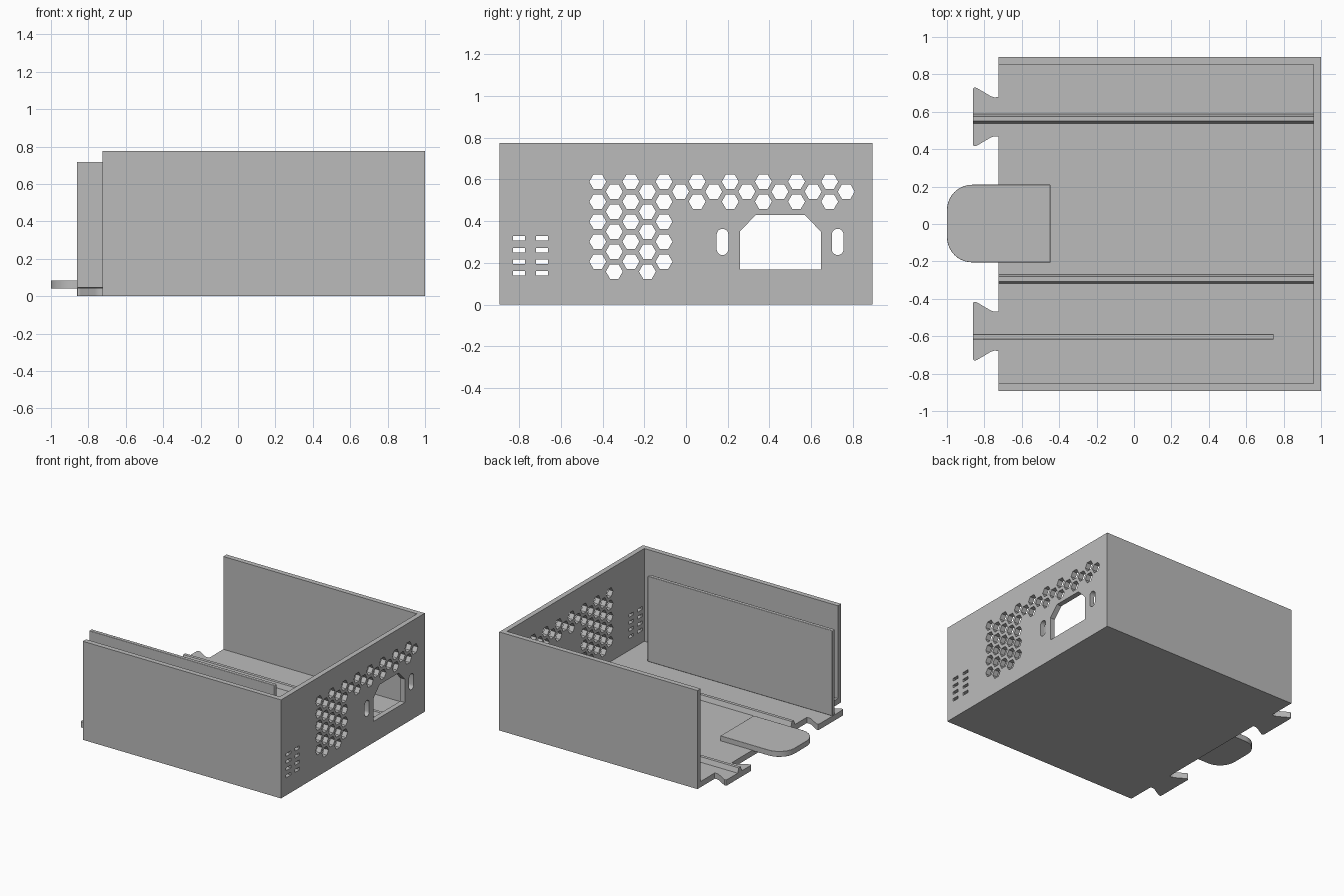
import bpy, bmesh, math
from math import pi, cos, sin

cube = bpy.data.objects.get("Cube")
if cube:
    bpy.data.objects.remove(cube, do_unlink=True)

grey = bpy.data.materials.new("plain grey")
grey.use_nodes = True
grey.diffuse_color = (0.5, 0.5, 0.5, 1)
grey.node_tree.nodes["Principled BSDF"].inputs["Base Color"].default_value = (0.5, 0.5, 0.5, 1)

HALF_Y, HEIGHT, WALL, FLOOR = 0.893, 0.775, 0.04, 0.045
OPEN_X, TAB_X = -0.725, -0.862


def finish(name, bm, bevel=0):
    """Turn a bmesh into a named object with clean normals."""
    bmesh.ops.remove_doubles(bm, verts=bm.verts, dist=0.00005)
    bmesh.ops.recalc_face_normals(bm, faces=bm.faces)
    mesh = bpy.data.meshes.new(name)
    bm.to_mesh(mesh)
    bm.free()
    mesh.materials.clear()
    mesh.materials.append(grey)
    mesh.shade_smooth()
    mesh.set_sharp_from_angle(angle=math.radians(30))
    obj = bpy.data.objects.new(name, mesh)
    bpy.context.collection.objects.link(obj)
    if bevel:
        mod = obj.modifiers.new("soft edges", 'BEVEL')
        mod.width, mod.segments = bevel, 2
        mod.limit_method, mod.angle_limit = 'ANGLE', math.radians(50)
    return obj


def box(name, x, y, z, bevel=0):
    bm = bmesh.new()
    bmesh.ops.create_cube(bm, size=1)
    for v in bm.verts:
        v.co = [lo + (c + 0.5) * (hi - lo) for c, (lo, hi) in zip(v.co, (x, y, z))]
    return finish(name, bm, bevel)


def plate(name, loops, thickness, bevel=0):
    """Filled flat plate, centred in thickness; extra loops become holes."""
    curve = bpy.data.curves.new(name, 'CURVE')
    curve.dimensions, curve.fill_mode, curve.extrude = '2D', 'BOTH', thickness / 2
    for points in loops:
        spline = curve.splines.new('POLY')
        spline.points.add(len(points) - 1)
        for p, (a, b) in zip(spline.points, points):
            p.co = (a, b, 0, 1)
        spline.use_cyclic_u = True
    helper = bpy.data.objects.new(name + " outline", curve)
    bpy.context.collection.objects.link(helper)
    graph = bpy.context.evaluated_depsgraph_get()
    mesh = bpy.data.meshes.new_from_object(helper.evaluated_get(graph))
    bm = bmesh.new()
    bm.from_mesh(mesh)
    bpy.data.objects.remove(helper, do_unlink=True)
    bpy.data.meshes.remove(mesh)
    return finish(name, bm, bevel)


def rect(a0, a1, b0, b1):
    return [(a0, b0), (a1, b0), (a1, b1), (a0, b1)]


def arc(a, b, r, start, end, n):
    return [(a + r * cos(start + (end - start) * i / n),
             b + r * sin(start + (end - start) * i / n)) for i in range(n + 1)]


# Floor with two dovetail tabs on the open side
half_tab = [(OPEN_X, 0.106), (-0.745, 0.104), (-0.765, 0.11), (-0.838, 0.153),
            (-0.848, 0.157), (-0.858, 0.155), (TAB_X, 0.146)]
inner_y, inner_x = HALF_Y - WALL, 1 - WALL
outline = [(OPEN_X, -inner_y), (inner_x, -inner_y), (inner_x, inner_y), (OPEN_X, inner_y)]
for centre in (0.573, -0.573):
    outline += [(x, centre + d) for x, d in half_tab]
    outline += [(x, centre - d) for x, d in reversed(half_tab)]
floor = plate("floor", [outline], FLOOR)
floor.location.z = FLOOR / 2

# Long side walls
for name, side in (("front_wall", -1), ("back_wall", 1)):
    box(name, (OPEN_X, inner_x), sorted((side * inner_y, side * HALF_Y)), (0, HEIGHT))

# Perforated end wall: honeycomb vents
loops = [rect(-HALF_Y, HALF_Y, 0, HEIGHT)]
PITCH_Y, PITCH_Z = 0.0794, 0.0958
for col in range(16):
    odd = col % 2
    rows = 5 if col < 5 else 2 - odd
    for row in range(rows):
        z = 0.589 - PITCH_Z * (row + odd / 2)
        loops.append(arc(-0.423 + PITCH_Y * col, z, 0.0405, 0, 5 * pi / 3, 5))

# Small rectangular vents
for y in (-0.8, -0.69):
    for row in range(4):
        z = 0.317 - 0.056 * row
        loops.append(rect(y - 0.029, y + 0.029, z - 0.011, z + 0.011))

# Socket opening and its two slots
loops.append([(0.258, 0.167), (0.646, 0.167), (0.646, 0.35),
              (0.571, 0.428), (0.333, 0.428), (0.258, 0.35)])
for y in (0.175, 0.727):
    loops.append(arc(y, 0.335, 0.028, 0, pi, 10) + arc(y, 0.265, 0.028, pi, 2 * pi, 10))
end_wall = plate("perforated_end_wall", loops, WALL)
end_wall.rotation_euler = (pi / 2, 0, pi / 2)
end_wall.location.x = 1 - WALL / 2

# Inner partition beside the front wall
box("partition", (TAB_X, 0.747), (-0.618, -0.588), (FLOOR, 0.717), bevel=0.004)

# Tapered guide ribs along the floor
for name, y, start in (("back_rib", 0.563, TAB_X), ("middle_rib", -0.294, OPEN_X)):
    rib = box(name, (start, inner_x), (y - 0.025, y + 0.025), (FLOOR, 0.082))
    for v in rib.data.vertices:
        if v.co.z > FLOOR + 0.01:
            v.co.y = y + (v.co.y - y) * 0.5

# Rounded pull tongue
R = 0.135
tongue = plate("pull_tongue", [[(-0.447, -0.205), (-0.447, 0.21)]
               + arc(-1 + R, 0.21 - R, R, pi / 2, pi, 10)
               + arc(-1 + R, -0.205 + R, R, pi, 3 * pi / 2, 10)], 0.043, bevel=0.008)
tongue.location.z = 0.0625
